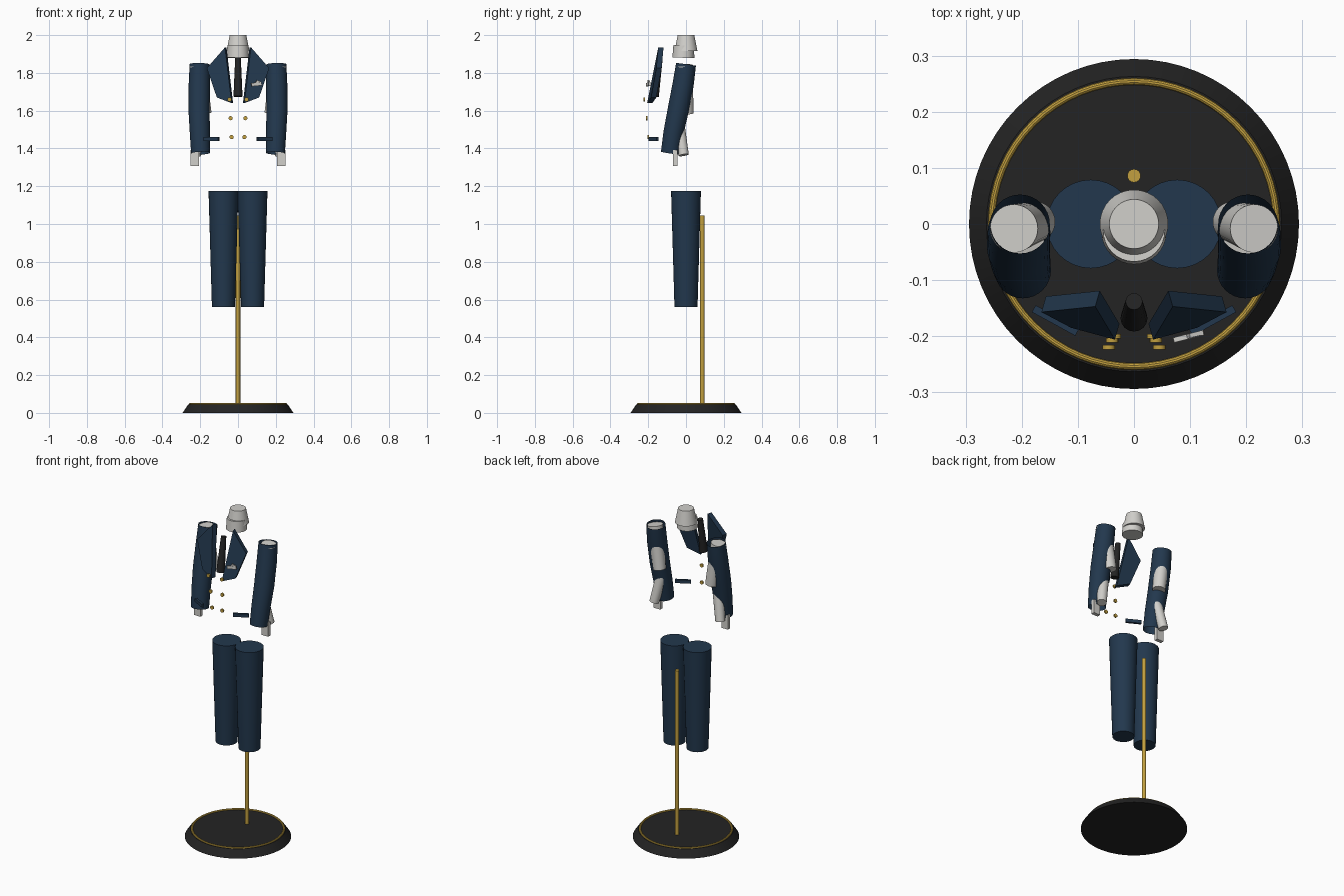
import bpy, bmesh, math
from mathutils import Vector, Matrix

cube = bpy.data.objects.get("Cube")
if cube:
    bpy.data.objects.remove(cube, do_unlink=True)


def material(name, rgb):
    m = bpy.data.materials.new(name)
    m.use_nodes = True
    m.diffuse_color = (*rgb, 1)
    m.node_tree.nodes["Principled BSDF"].inputs["Base Color"].default_value = (*rgb, 1)
    return m


NAVY = material("navy cloth", (0.016, 0.039, 0.075))
BLACK = material("charcoal", (0.017, 0.017, 0.017))
GOLD = material("gold", (0.54, 0.35, 0.05))
WHITE = material("off white", (0.64, 0.63, 0.60))
parts = []


def finish(name, bm, mat):
    bmesh.ops.recalc_face_normals(bm, faces=bm.faces)
    mesh = bpy.data.meshes.new(name)
    bm.to_mesh(mesh)
    bm.free()
    mesh.materials.append(mat)
    ob = bpy.data.objects.new(name, mesh)
    bpy.context.collection.objects.link(ob)
    parts.append(ob)
    return ob


def tube(name, path, radii, mat, caps=True, sides=32):
    """Round tube through the path points, one radius per point."""
    bm = bmesh.new()
    pts = [Vector(p) for p in path]
    rings = []
    for i, p in enumerate(pts):
        tangent = pts[min(i + 1, len(pts) - 1)] - pts[max(i - 1, 0)]
        rot = Vector((0, 0, 1)).rotation_difference(tangent.normalized())
        ring = []
        for k in range(sides):
            a = math.tau * k / sides
            ring.append(bm.verts.new(p + rot @ Vector((math.cos(a), math.sin(a), 0)) * radii[i]))
        rings.append(ring)
    for low, high in zip(rings, rings[1:]):
        for k in range(sides):
            n = (k + 1) % sides
            bm.faces.new((low[k], low[n], high[n], high[k]))
    if caps:
        bm.faces.new(rings[0])
        bm.faces.new(rings[-1])
    return finish(name, bm, mat)


def box(name, centre, size, mat, yaw=0, roll=0):
    bm = bmesh.new()
    bmesh.ops.create_cube(bm, size=1)
    bm.transform(Matrix.Translation(centre) @ Matrix.Rotation(yaw, 4, "Z")
                 @ Matrix.Rotation(roll, 4, "Y") @ Matrix.Diagonal((*size, 1)))
    return finish(name, bm, mat)


def plate(name, outline, offset, mat):
    """Outline extruded along the offset."""
    bm = bmesh.new()
    face = bm.faces.new([bm.verts.new(p) for p in outline])
    back = bmesh.ops.extrude_face_region(bm, geom=[face], use_keep_orig=True)
    verts = [g for g in back["geom"] if isinstance(g, bmesh.types.BMVert)]
    bmesh.ops.translate(bm, verts=verts, vec=offset)
    return finish(name, bm, mat)


# Stand: bevelled disc, gold trim ring and pole
tube("stand_base", [(0, 0, 0), (0, 0, 0.045)], [0.294, 0.263], BLACK, sides=64)
bpy.ops.mesh.primitive_torus_add(major_radius=0.254, minor_radius=0.006,
                                 major_segments=64, minor_segments=10, location=(0, 0, 0.046))
ring = bpy.context.object
ring.name = "stand_trim_ring"
ring.data.materials.append(GOLD)
parts.append(ring)
tube("stand_pole", [(0, 0.086, 0.04), (0, 0.086, 1.045)], [0.012, 0.012], GOLD, sides=16)

# Neck with the collar band below it
tube("neck", [(0, 0, 1.915), (0, 0, 2.0)], [0.061, 0.044], WHITE)
tube("collar", [(0, -0.014, 1.88), (0, -0.012, 1.945)], [0.058, 0.055], WHITE)

# Necktie
tube("necktie", [(0, -0.168, 1.675), (0, -0.138, 1.88)], [0.024, 0.015], BLACK, sides=16)

for side, s in (("left", 1), ("right", -1)):
    # Trouser leg
    tube(side + "_trouser_leg", [(s * 0.077, 0, 0.56), (s * 0.077, 0, 1.175)], [0.061, 0.079], NAVY)

    # Curved open sleeve
    tube(side + "_sleeve",
         [(s * 0.198, -0.083, 1.375), (s * 0.202, -0.067, 1.48), (s * 0.206, -0.042, 1.6),
          (s * 0.205, -0.015, 1.74), (s * 0.203, 0, 1.845)],
         [0.05, 0.053, 0.056, 0.056, 0.053], NAVY, caps=False)

    # Jointed arm inside the sleeve, and the hand
    tube(side + "_upper_arm", [(s * 0.176, 0.004, 1.585), (s * 0.214, -0.008, 1.84)],
         [0.036, 0.043], WHITE)
    tube(side + "_forearm", [(s * 0.222, -0.012, 1.365), (s * 0.19, -0.04, 1.53)],
         [0.027, 0.032], WHITE)
    box(side + "_hand", (s * 0.228, -0.057, 1.35), (0.045, 0.022, 0.085), WHITE)

    # Lapel
    plate(side + "_lapel",
          [(s * 0.069, -0.147, 1.935), (s * 0.165, -0.157, 1.825),
           (s * 0.112, -0.185, 1.67), (s * 0.034, -0.206, 1.64)],
          (s * -0.008, 0.028, 0), NAVY)

    # Pocket flap, turned to follow the waist
    box(side + "_pocket_flap", (s * 0.14, -0.172, 1.45), (0.088, 0.014, 0.02), NAVY,
        yaw=s * 0.5)

    # Double-breasted buttons
    for row, (x, y, z) in enumerate([(0.034, -0.2, 1.46), (0.039, -0.207, 1.56), (0.045, -0.22, 1.66)]):
        tube(f"{side}_button_{row}", [(s * x, y - 0.004, z), (s * x, y + 0.004, z)],
             [0.011, 0.011], GOLD, sides=16)

# Pocket square on the left chest
box("pocket_square", (0.098, -0.2, 1.74), (0.055, 0.009, 0.018), WHITE, yaw=0.25, roll=-0.1)
box("pocket_square_fold", (0.108, -0.197, 1.751), (0.025, 0.008, 0.014), WHITE, yaw=0.25, roll=0.4)

# Smooth the round parts while keeping hard rims
bpy.ops.object.select_all(action="DESELECT")
for ob in parts:
    ob.select_set(True)
bpy.context.view_layer.objects.active = parts[0]
bpy.ops.object.shade_smooth_by_angle(angle=math.radians(35))
